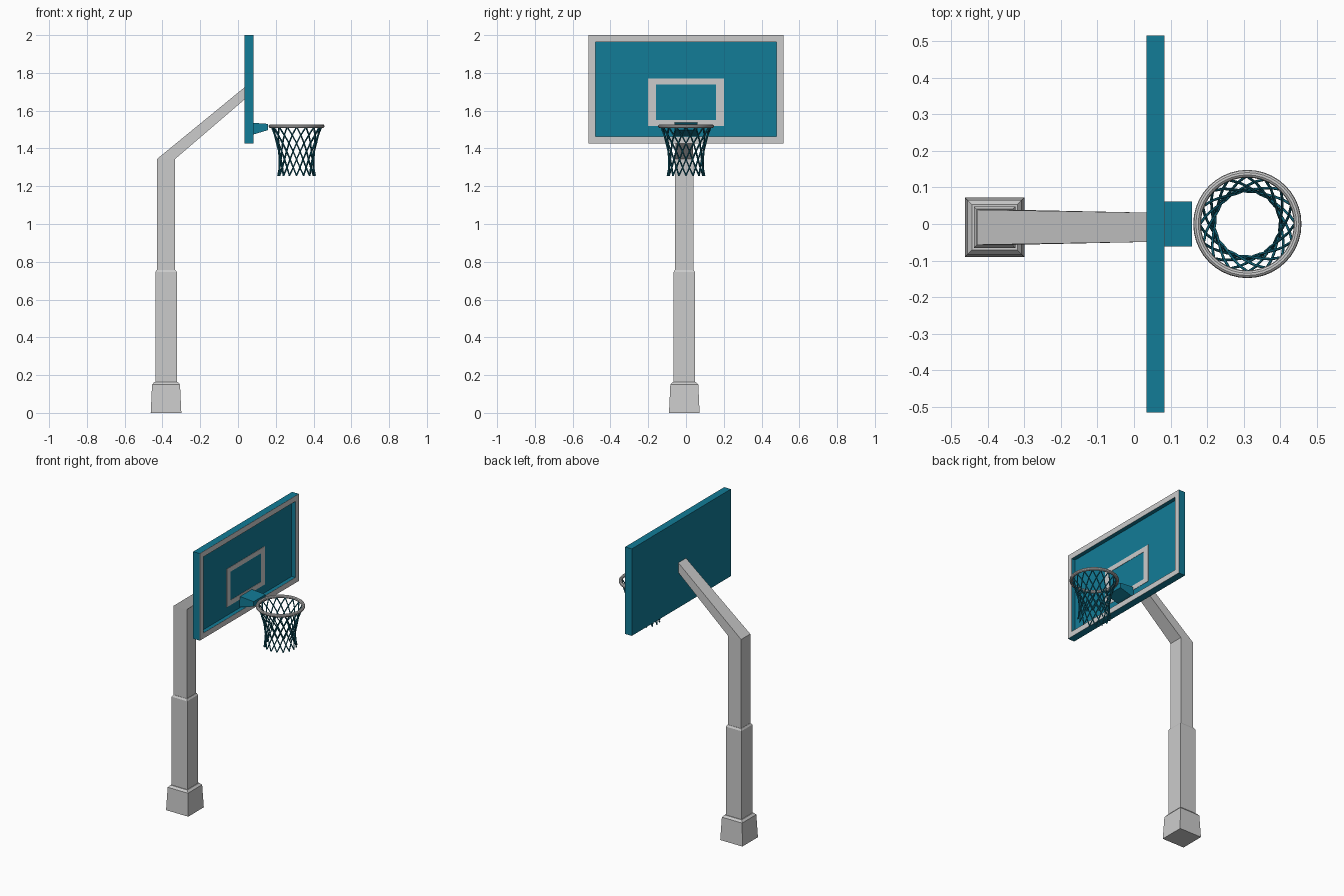
import bpy, bmesh, math
from math import sin, cos, pi

if "Cube" in bpy.data.objects:
    bpy.data.objects.remove(bpy.data.objects["Cube"])

teal = bpy.data.materials.new("teal")
teal.diffuse_color = (0.006, 0.2, 0.31, 1)
teal.use_nodes = True
teal.node_tree.nodes["Principled BSDF"].inputs["Base Color"].default_value = teal.diffuse_color
net_mat = bpy.data.materials.new("net_teal")
net_mat.diffuse_color = (0.006, 0.14, 0.21, 1)
net_mat.use_nodes = True
net_mat.node_tree.nodes["Principled BSDF"].inputs["Base Color"].default_value = net_mat.diffuse_color


def finish(bm, name, mat=None):
    bmesh.ops.recalc_face_normals(bm, faces=bm.faces)
    me = bpy.data.meshes.new(name)
    bm.to_mesh(me)
    bm.free()
    if mat:
        me.materials.append(mat)
    ob = bpy.data.objects.new(name, me)
    bpy.context.collection.objects.link(ob)
    return ob


def loft(name, rings, mat=None):
    """Join a list of 4-point rings into a closed solid."""
    bm = bmesh.new()
    loops = [[bm.verts.new(p) for p in r] for r in rings]
    for a, b in zip(loops, loops[1:]):
        for i in range(4):
            j = (i + 1) % 4
            bm.faces.new((a[i], a[j], b[j], b[i]))
    bm.faces.new(loops[0])
    bm.faces.new(loops[-1])
    return finish(bm, name, mat)


PX, PY = -0.381, -0.009    # pole axis


def square(h, z):
    return [(PX + sx * h, PY + sy * h, z)
            for sx, sy in ((-1, -1), (1, -1), (1, 1), (-1, 1))]


def side_rect(x, hy, z0, z1, cy=0.0):
    return [(x, cy - hy, z0), (x, cy + hy, z0), (x, cy + hy, z1), (x, cy - hy, z1)]


def rect_ring(name, x0, x1, outer, inner, mat=None):
    """Solid rectangular frame facing +x; outer/inner = (half y, z0, z1)."""
    bm = bmesh.new()
    loops = [[bm.verts.new(p) for p in side_rect(x, *r)]
             for x, r in ((x0, outer), (x1, outer), (x1, inner), (x0, inner))]
    for k in range(4):
        a, b = loops[k], loops[(k + 1) % 4]
        for i in range(4):
            j = (i + 1) % 4
            bm.faces.new((a[i], a[j], b[j], b[i]))
    return finish(bm, name, mat)


# Pole: base foot, lower sleeve, upper post bending into the arm
loft("base_foot", [square(0.081, 0), square(0.074, 0.15), square(0.062, 0.163)])
loft("lower_post", [square(0.057, 0.155), square(0.057, 0.745), square(0.05, 0.757)])
arm_end = [(0.04, PY - 0.04, 1.728), (0.04, PY - 0.04, 1.664),
           (0.04, PY + 0.04, 1.664), (0.04, PY + 0.04, 1.728)]
loft("upper_post_and_arm", [square(0.048, 0.75), square(0.048, 1.344), arm_end])

# Backboard with recessed front panel
OUTER, INNER = (0.516, 1.426, 2.0), (0.48, 1.462, 1.964)
BACK, FRONT, PANEL = 0.034, 0.082, 0.056
loft("backboard", [side_rect(BACK, *OUTER), side_rect(FRONT, *OUTER),
                   side_rect(FRONT, *INNER), side_rect(PANEL, *INNER)], teal)
rect_ring("border_trim", FRONT, FRONT + 0.001, OUTER, INNER)
rect_ring("target_square", PANEL, PANEL + 0.002,
          (0.2, 1.518, 1.77), (0.159, 1.55, 1.738))

# Rim bracket, tapering away from the board
loft("rim_bracket", [side_rect(PANEL, 0.062, 1.468, 1.537),
                     side_rect(0.088, 0.062, 1.476, 1.535),
                     side_rect(0.158, 0.062, 1.497, 1.53)], teal)

# Rim
RX, RZ = 0.31, 1.518
bpy.ops.mesh.primitive_torus_add(location=(RX, 0, RZ), major_radius=0.1375,
                                 minor_radius=0.0105, major_segments=40, minor_segments=10)
rim = bpy.context.object
rim.name = "rim"
bpy.ops.object.shade_smooth_by_angle()

# Net: strands wound in both directions around a waisted profile
N = 16
radii = (0.131, 0.117, 0.104, 0.095, 0.09, 0.091, 0.098)
z_top, z_bottom = 1.514, 1.256
cu = bpy.data.curves.new("net", "CURVE")
cu.dimensions = "3D"
cu.bevel_depth = 0.0036
cu.bevel_resolution = 1
cu.use_fill_caps = True
for d in (-1, 1):
    for k in range(N):
        sp = cu.splines.new("POLY")
        sp.points.add(len(radii) - 1)
        for i, r in enumerate(radii):
            a = 2 * pi / N * (k + d * i * 0.5)
            rr = r + d * 0.0015
            z = z_top + (z_bottom - z_top) * i / (len(radii) - 1)
            sp.points[i].co = (RX + rr * cos(a), rr * sin(a), z, 1)
cu.materials.append(net_mat)
bpy.context.collection.objects.link(bpy.data.objects.new("net", cu))
